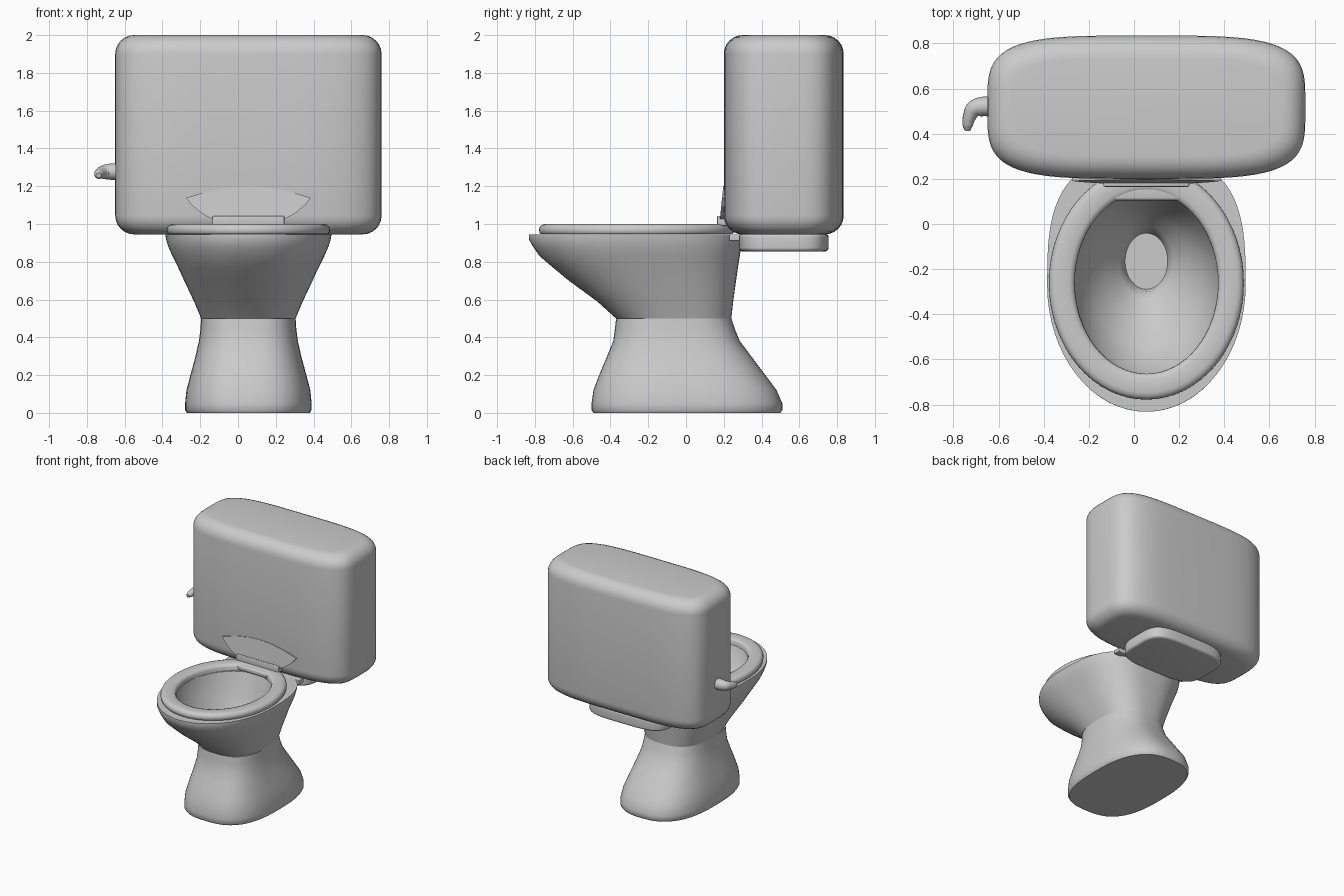
import bpy, bmesh, math

if "Cube" in bpy.data.objects:
    bpy.data.objects.remove(bpy.data.objects["Cube"])

CX = 0.055   # toilet centreline (the handle offsets the whole model)
SEG = 64


def egg(z, y0, y1, hw, nf=2.0, nb=2.0):
    """Closed oval ring: front half exponent nf, back half exponent nb."""
    ym, hd = (y0 + y1) / 2, (y1 - y0) / 2
    pts = []
    for i in range(SEG):
        a = 2 * math.pi * i / SEG
        c, s = math.cos(a), math.sin(a)
        n = nb if s > 0 else nf
        pts.append((CX + hw * math.copysign(abs(c) ** (2 / n), c),
                    ym + hd * math.copysign(abs(s) ** (2 / n), s), z))
    return pts


def finish(name, bm, angle=40):
    bmesh.ops.recalc_face_normals(bm, faces=bm.faces)
    me = bpy.data.meshes.new(name)
    bm.to_mesh(me)
    bm.free()
    ob = bpy.data.objects.new(name, me)
    bpy.context.collection.objects.link(ob)
    bpy.ops.object.select_all(action='DESELECT')
    ob.select_set(True)
    bpy.context.view_layer.objects.active = ob
    bpy.ops.object.shade_smooth_by_angle(angle=math.radians(angle))
    return ob


def loft(name, rings, closed=False, angle=40):
    """Skin a stack of rings, capped at the ends or closed into a loop."""
    bm = bmesh.new()
    vs = [[bm.verts.new(p) for p in r] for r in rings]
    pairs = list(zip(vs, vs[1:])) + ([(vs[-1], vs[0])] if closed else [])
    for a, b in pairs:
        for i in range(SEG):
            j = (i + 1) % SEG
            bm.faces.new((a[i], a[j], b[j], b[i]))
    if not closed:
        bm.faces.new(vs[0])
        bm.faces.new(vs[-1])
    return finish(name, bm, angle)


def rounded_block(name, z0, z1, y0, y1, hw, r, n):
    """Superellipse block with rounded top and bottom edges."""
    arc = [math.pi / 2 * k / 6 for k in range(7)]
    prof = [(z0 + r * (1 - math.sin(a)), r * (1 - math.cos(a))) for a in reversed(arc)]
    prof += [(z1 - r * (1 - math.sin(a)), r * (1 - math.cos(a))) for a in arc]
    return loft(name, [egg(z, y0 + i, y1 - i, hw - i, n, n) for z, i in prof])


def box(name, hw, y0, y1, z0, z1, bevel):
    bm = bmesh.new()
    bmesh.ops.create_cube(bm, size=1)
    for v in bm.verts:
        v.co = (CX + v.co.x * 2 * hw, (y0 + y1) / 2 + v.co.y * (y1 - y0),
                (z0 + z1) / 2 + v.co.z * (z1 - z0))
    bmesh.ops.bevel(bm, geom=bm.edges[:], offset=bevel, segments=3,
                    profile=0.5, affect='EDGES')
    return finish(name, bm)


# Cistern and the shelf beneath it
rounded_block("tank", 0.945, 2.0, 0.2, 0.835, 0.705, 0.1, 4)
rounded_block("tank_shelf", 0.855, 0.95, 0.28, 0.755, 0.35, 0.02, 4)

# Pedestal: z, front y, back y, half width
foot = [(0, -0.49, 0.50, 0.325), (0.015, -0.50, 0.51, 0.335), (0.05, -0.5, 0.51, 0.335),
        (0.12, -0.49, 0.48, 0.328), (0.2, -0.46, 0.42, 0.307), (0.3, -0.418, 0.345, 0.28),
        (0.38, -0.385, 0.285, 0.262), (0.44, -0.377, 0.26, 0.254), (0.5, -0.37, 0.24, 0.25)]
loft("pedestal", [egg(z, f, b, w, 2.8, 2.6) for z, f, b, w in foot])

# Bowl: outer wall upward, across the rim, then the inner wall down to the drain
outer = [(0.5, -0.37, 0.24, 0.25), (0.59, -0.47, 0.25, 0.288), (0.7, -0.62, 0.265, 0.34),
         (0.77, -0.705, 0.275, 0.372), (0.83, -0.775, 0.285, 0.402), (0.88, -0.81, 0.292, 0.424),
         (0.92, -0.832, 0.295, 0.436), (0.945, -0.832, 0.295, 0.44)]
inner = [(0.945, -0.675, 0.14, 0.325), (0.85, -0.64, 0.11, 0.305), (0.75, -0.55, 0.08, 0.25),
         (0.65, -0.43, 0.04, 0.18), (0.58, -0.33, -0.01, 0.12), (0.55, -0.3, -0.03, 0.105),
         (0.48, -0.285, -0.045, 0.09), (0.45, -0.23, -0.1, 0.05), (0.44, -0.19, -0.14, 0.02)]
rings = [egg(z, f, b, w, 2.4 - 0.9 * (z - 0.5), 2.6 + 0.9 * (z - 0.5)) for z, f, b, w in outer]
rings += [egg(z, f, b, w) for z, f, b, w in inner]
loft("bowl", rings)
box("rear_bracket", 0.33, 0.23, 0.285, 0.91, 0.945, 0.004)

# Seat ring: z, inset from the outer outline
prof = [(0.946, 0.01), (0.955, 0.002), (0.97, 0), (0.985, 0.004), (0.995, 0.014),
        (1.0, 0.03), (0.999, 0.09), (0.993, 0.106), (0.98, 0.114), (0.95, 0.115)]
loft("seat", [egg(z, -0.778 + i, 0.255 - i, 0.432 - i) for z, i in prof], closed=True)

# Hinge bar and the ledge in front of it
box("hinge_bar", 0.19, 0.165, 0.22, 0.99, 1.043, 0.006)
box("hinge_ledge", 0.175, 0.105, 0.2, 0.955, 0.995, 0.012)

# Raised lid: only a fan-shaped part shows in front of the tank
half = [(0.0, 1.2), (0.1, 1.194), (0.2, 1.176), (0.27, 1.157), (0.33, 1.138),
        (0.30, 1.10), (0.26, 1.066), (0.22, 1.04), (0.17, 1.018), (0.0, 1.01)]
outline = half + [(-x, z) for x, z in reversed(half[1:-1])]
bm = bmesh.new()
front, back = [[bm.verts.new((CX + x, y + 0.1 * (z - 1.01), z)) for x, z in outline]
               for y in (0.178, 0.23)]
bm.faces.new(front)
bm.faces.new(back)
for i in range(len(outline)):
    j = (i + 1) % len(outline)
    bm.faces.new((front[i], front[j], back[j], back[i]))
finish("lid", bm)

# Flush handle: tapered tube bending forward
path = [(-0.63, 0.52, 1.277, 0.044), (-0.675, 0.52, 1.277, 0.043), (-0.708, 0.51, 1.275, 0.038),
        (-0.728, 0.478, 1.27, 0.03), (-0.737, 0.44, 1.262, 0.024), (-0.738, 0.415, 1.257, 0.014)]
cu = bpy.data.curves.new("flush_handle", 'CURVE')
cu.dimensions = '3D'
cu.bevel_depth = 1.0
cu.bevel_resolution = 4
cu.use_fill_caps = True
sp = cu.splines.new('BEZIER')
sp.bezier_points.add(len(path) - 1)
for p, (x, y, z, r) in zip(sp.bezier_points, path):
    p.co = (x, y, z)
    p.radius = r
    p.handle_left_type = p.handle_right_type = 'AUTO'
sp.use_smooth = True
bpy.context.collection.objects.link(bpy.data.objects.new("flush_handle", cu))
